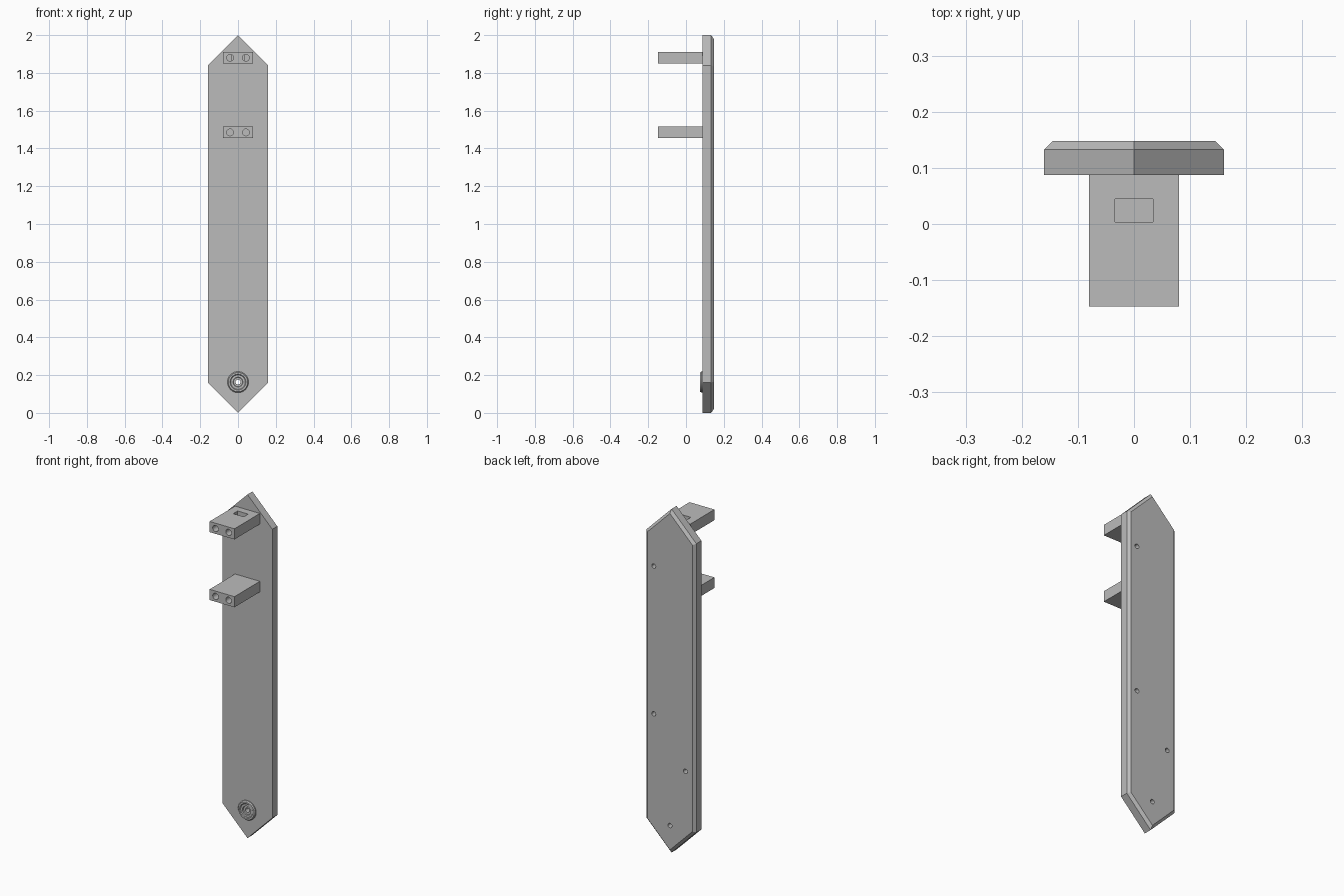
import bpy, bmesh, math
from mathutils import Matrix, Vector

if "Cube" in bpy.data.objects:
    bpy.data.objects.remove(bpy.data.objects["Cube"])

grey = bpy.data.materials.new("plain_grey")
grey.use_nodes = True
colour = (0.5, 0.5, 0.5, 1)
grey.diffuse_color = colour
grey.node_tree.nodes["Principled BSDF"].inputs["Base Color"].default_value = colour

FRONT, BACK = 0.087, 0.148      # plate faces along y
BOSS_Z = 0.163


def make(name, bm):
    bmesh.ops.recalc_face_normals(bm, faces=bm.faces)
    mesh = bpy.data.meshes.new(name)
    bm.to_mesh(mesh)
    bm.free()
    mesh.materials.append(grey)
    obj = bpy.data.objects.new(name, mesh)
    bpy.context.collection.objects.link(obj)
    return obj


def box(name, low, high):
    low, high = Vector(low), Vector(high)
    bm = bmesh.new()
    bmesh.ops.create_cube(bm, size=1, matrix=Matrix.Translation((low + high) / 2)
                          @ Matrix.Diagonal((*(high - low), 1)))
    return make(name, bm)


def rod(x, z, radius, y0, y1):
    """Cylinder along y, used as a drill."""
    bm = bmesh.new()
    bmesh.ops.create_cone(bm, cap_ends=True, segments=32, radius1=radius, radius2=radius,
                          depth=y1 - y0, matrix=Matrix.Translation((x, (y0 + y1) / 2, z))
                          @ Matrix.Rotation(math.pi / 2, 4, "X"))
    return make("drill", bm)


def cut(obj, cutters):
    bpy.context.view_layer.objects.active = obj
    for cutter in cutters:
        cutter.hide_render = True
        mod = obj.modifiers.new("cut", "BOOLEAN")
        mod.operation, mod.solver, mod.object = "DIFFERENCE", "EXACT", cutter
        bpy.ops.object.modifier_apply(modifier=mod.name)
        bpy.data.objects.remove(cutter)


def smooth(obj):
    bpy.ops.object.select_all(action="DESELECT")
    obj.select_set(True)
    bpy.context.view_layer.objects.active = obj
    bpy.ops.object.shade_smooth_by_angle(angle=math.radians(30))


# Back plate: pointed at both ends, chamfered round its rear face
outline = [(0, 0), (0.16, 0.16), (0.16, 1.84), (0, 2), (-0.16, 1.84), (-0.16, 0.16)]
bm = bmesh.new()
face = bm.faces.new([bm.verts.new((x, FRONT, z)) for x, z in outline])
bmesh.ops.solidify(bm, geom=[face], thickness=0)
bm.clear()
face = bm.faces.new([bm.verts.new((x, FRONT, z)) for x, z in outline])
extruded = bmesh.ops.extrude_face_region(bm, geom=[face], use_keep_orig=True)["geom"]
rear = [v for v in extruded if isinstance(v, bmesh.types.BMVert)]
bmesh.ops.translate(bm, verts=rear, vec=(0, BACK - FRONT, 0))
bmesh.ops.recalc_face_normals(bm, faces=bm.faces)
rear_edges = [e for e in bm.edges if all(v in rear for v in e.verts)]
bmesh.ops.bevel(bm, geom=rear_edges, offset=0.015, segments=1, affect="EDGES")
plate = make("back_plate", bm)

# Rear screw holes, and the passage behind the boss
drills = [rod(x, z, 0.013, 0.11, 0.2) for x, z in [(0.104, 1.645), (0.104, 0.785), (-0.1, 0.505)]]
drills.append(rod(0, BOSS_Z, 0.013, 0, 0.2))
cut(plate, drills)
smooth(plate)

# Two support brackets with paired front holes; the upper one has a slot
for name, z in (("upper_bracket", 1.88), ("lower_bracket", 1.485)):
    bracket = box(name, (-0.08, -0.147, z - 0.031), (0.08, FRONT, z + 0.031))
    cutters = [rod(side * 0.042, z, 0.018, -0.2, 0.02) for side in (-1, 1)]
    if name == "upper_bracket":
        cutters.append(box("slot", (-0.034, 0.004, z - 0.1), (0.034, 0.045, z + 0.1)))
    cut(bracket, cutters)
    smooth(bracket)

# Round stepped boss near the lower point
profile = [(0.056, FRONT), (0.056, 0.081), (0.051, 0.075), (0.042, 0.075), (0.038, 0.079),
           (0.026, 0.079), (0.024, 0.086), (0.013, 0.086), (0.013, FRONT)]
bm = bmesh.new()
points = [bm.verts.new((r, y, BOSS_Z)) for r, y in profile]
loop = [bm.edges.new((a, b)) for a, b in zip(points, points[1:] + points[:1])]
bmesh.ops.spin(bm, geom=points + loop, cent=(0, 0, BOSS_Z), axis=(0, 1, 0),
               angle=math.tau, steps=40, use_merge=True)
bmesh.ops.remove_doubles(bm, verts=bm.verts, dist=0.0001)
boss = make("round_boss", bm)
smooth(boss)
